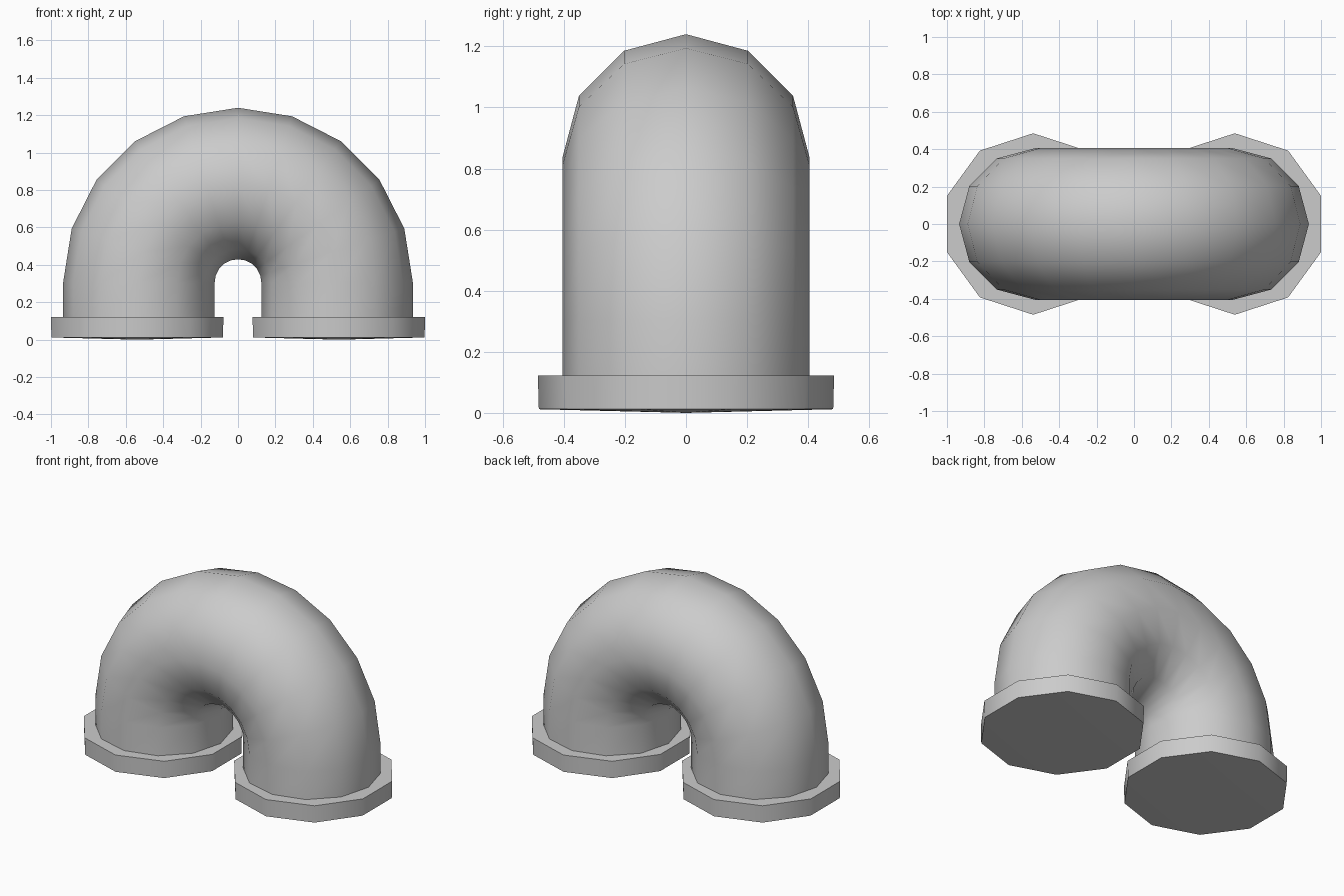
import bpy, bmesh
from math import cos, sin, pi, radians

cube = bpy.data.objects.get("Cube")
if cube:
    bpy.data.objects.remove(cube, do_unlink=True)

BEND_R, TUBE_R, BEND_Z = 0.53, 0.405, 0.305
SIDES, STEPS = 12, 10

grey = bpy.data.materials.new("pipe_grey")
grey.use_nodes = True
colour = (0.6, 0.6, 0.6, 1)
grey.diffuse_color = colour
grey.node_tree.nodes["Principled BSDF"].inputs["Base Color"].default_value = colour


def finish(name, bm, angle):
    """Turn a bmesh into a smooth-shaded object."""
    bmesh.ops.recalc_face_normals(bm, faces=bm.faces[:])
    mesh = bpy.data.meshes.new(name)
    bm.to_mesh(mesh)
    bm.free()
    mesh.materials.append(grey)
    ob = bpy.data.objects.new(name, mesh)
    bpy.context.collection.objects.link(ob)
    bpy.ops.object.select_all(action="DESELECT")
    ob.select_set(True)
    bpy.context.view_layer.objects.active = ob
    bpy.ops.object.shade_smooth_by_angle(angle=radians(angle))


def loft(bm, rings):
    """Bridge a list of vertex rings with quads."""
    for a, b in zip(rings, rings[1:]):
        n = len(a)
        for i in range(n):
            j = (i + 1) % n
            bm.faces.new((a[i], a[j], b[j], b[i]))


# Bent pipe: half-circle sweep with a short straight leg at each end
bm = bmesh.new()
stations = [(0, 0.1)]
stations += [(pi * k / STEPS, BEND_Z) for k in range(STEPS + 1)]
stations += [(pi, 0.1)]
rings = []
for a, base in stations:
    ring = []
    for i in range(SIDES):
        t = 2 * pi * i / SIDES
        r = BEND_R + TUBE_R * cos(t)
        ring.append(bm.verts.new((r * cos(a), TUBE_R * sin(t), base + r * sin(a))))
    rings.append(ring)
loft(bm, rings)
bm.faces.new(rings[0])
bm.faces.new(rings[-1])
finish("bent_pipe", bm, 60)

# Ten-sided flanges with a very shallow domed underside
for name, side in (("left_flange", 1), ("right_flange", -1)):
    bm = bmesh.new()
    cx = 0.539 * side
    rings = []
    for z, r in ((0.122, 0.485), (0.012, 0.482)):
        rings.append([bm.verts.new((cx + r * sin(2 * pi * i / 10),
                                    r * cos(2 * pi * i / 10), z))
                      for i in range(10)])
    loft(bm, rings)
    bm.faces.new(rings[0])
    tip = bm.verts.new((cx, 0, 0))
    for i in range(10):
        bm.faces.new((rings[1][i], rings[1][(i + 1) % 10], tip))
    finish(name, bm, 40)
